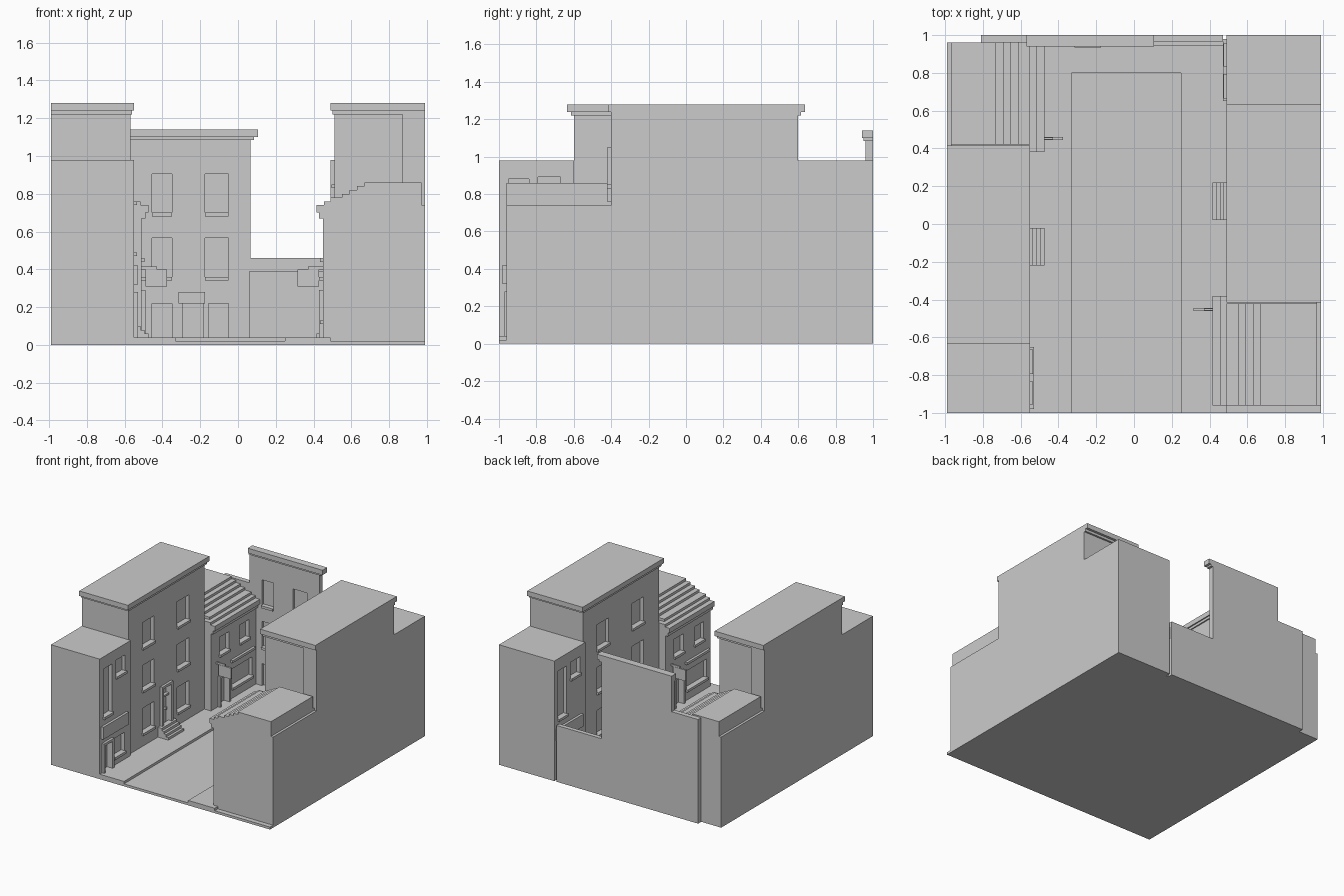
import bpy, bmesh

if "Cube" in bpy.data.objects:
    bpy.data.objects.remove(bpy.data.objects["Cube"])


def place(x, y, side):
    # right row is the left row turned half round about x = -0.03 (outer walls reach the edge)
    if side == "left":
        return x, y
    return (-x if x < -0.8 else -0.06 - x), -y


def add_box(bm, x0, x1, y0, y1, z0, z1, side="left"):
    (xa, ya), (xb, yb) = place(x0, y0, side), place(x1, y1, side)
    xs, ys = sorted((xa, xb)), sorted((ya, yb))
    verts = bmesh.ops.create_cube(bm, size=1)["verts"]
    for v in verts:
        v.co = (xs[v.co.x > 0], ys[v.co.y > 0], (z0, z1)[v.co.z > 0])


def build(name, boxes, side="left"):
    bm = bmesh.new()
    for b in boxes:
        add_box(bm, *b, side=side)
    bmesh.ops.recalc_face_normals(bm, faces=bm.faces)
    mesh = bpy.data.meshes.new(name)
    bm.to_mesh(mesh)
    bm.free()
    ob = bpy.data.objects.new(name, mesh)
    bpy.context.collection.objects.link(ob)
    return ob


def carve(ob, holes, side="left"):
    cutter = build("cutter", holes, side)
    mod = ob.modifiers.new("openings", "BOOLEAN")
    mod.operation, mod.solver, mod.object = "DIFFERENCE", "EXACT", cutter
    bpy.context.view_layer.update()
    dg = bpy.context.evaluated_depsgraph_get()
    mesh = bpy.data.meshes.new_from_object(ob.evaluated_get(dg))
    ob.modifiers.clear()
    ob.data = mesh
    bpy.data.objects.remove(cutter)


def hole(f, y0, y1, z0, z1, depth=0.03):
    return (f - depth, f + 0.05, y0, y1, z0, z1)


def sill(f, y0, y1, z0):
    return (f - 0.025, f + 0.015, y0 - 0.005, y1 + 0.005, z0 - 0.02, z0)


def surround(f, y0, y1, z0, z1, t=0.02):
    # two jambs and a head
    return [(f - 0.01, f + t, y0 - 0.02, y0, z0, z1),
            (f - 0.01, f + t, y1, y1 + 0.02, z0, z1),
            (f - 0.01, f + t, y0 - 0.02, y1 + 0.02, z1, z1 + 0.02)]


for s in ("left", "right"):
    # corner shop with flat roof
    f = -0.55
    wins = [(-0.95, -0.84, 0.49, 0.88), (-0.79, -0.67, 0.76, 0.89)]
    shop = build(s + "_corner_shop", [(-0.99, f, -1, -0.6, 0, 0.98)], s)
    carve(shop, [hole(f, *w) for w in wins] +
          [hole(f, -0.95, -0.86, 0.04, 0.26), hole(f, -0.82, -0.68, 0.11, 0.26)], s)
    build(s + "_corner_shop_sills", [sill(f, *w[:3]) for w in wins] + [sill(f, -0.82, -0.68, 0.11)], s)
    build(s + "_corner_shop_front", [(f - 0.01, f + 0.02, -0.98, -0.65, 0.32, 0.42)]
          + surround(f, -0.95, -0.86, 0.04, 0.26), s)

    # tall terrace house with cornice
    f = -0.57
    cols = [(-0.42, -0.27), (0.03, 0.18)]
    wins = [(a, b, z, z + 0.2) for a, b in cols for z in (0.15, 0.5, 0.85)]
    house = build(s + "_tall_house", [(-0.99, f, -0.6, 0.38, 0, 1.24)], s)
    carve(house, [hole(f, *w) for w in wins] + [hole(f, -0.17, -0.07, 0.1, 0.42)], s)
    build(s + "_tall_house_rear", [(-0.99, -0.87, 0.37, 0.4, 0, 1.25)], s)
    build(s + "_tall_house_cornice", [(-0.99, -0.56, -0.615, 0.4, 1.22, 1.24),
                                      (-0.99, -0.55, -0.635, 0.415, 1.24, 1.28)], s)
    build(s + "_tall_house_sills", [sill(f, *w[:3]) for w in wins], s)
    build(s + "_tall_house_door_frame", surround(f, -0.17, -0.07, 0.1, 0.42)
          + [(f - 0.03, f - 0.005, -0.17, -0.07, 0.33, 0.345)], s)
    build(s + "_door_knob", [(f - 0.03, f - 0.015, -0.095, -0.08, 0.21, 0.23)], s)
    build(s + "_entrance_steps", [(f - 0.01, -0.475 - 0.02 * i, -0.22, -0.02, 0.03 + 0.02 * i, 0.06 + 0.02 * i)
                                  for i in range(4)], s)

    # low shop with stepped roof
    f = -0.51
    wins = [(0.49, 0.61, 0.46, 0.6), (0.75, 0.87, 0.46, 0.6)]
    low = build(s + "_low_shop", [(-0.99, f, 0.38, 0.96, 0, 0.74)], s)
    carve(low, [hole(f, *w) for w in wins] +
          [hole(f, 0.49, 0.59, 0.04, 0.27), hole(f, 0.65, 0.91, 0.13, 0.28)], s)
    build(s + "_low_shop_sills", [sill(f, *w[:3]) for w in wins] + [sill(f, 0.65, 0.91, 0.13)], s)
    build(s + "_low_shop_trim", surround(f, 0.49, 0.59, 0.04, 0.27)
          + [(f - 0.01, f + 0.02, 0.63, 0.93, 0.34, 0.36)], s)
    build(s + "_stepped_roof", [(-0.97, x, 0.42 if i else 0.38, 0.96, 0.73, 0.76 + 0.02 * i)
                                for i, x in enumerate((-0.515, -0.55, -0.61, -0.65, -0.69, -0.73))], s)
    build(s + "_eaves", [(-0.55, -0.49, 0.38, 0.96, 0.67, 0.7),
                         (-0.55, -0.475, 0.38, 0.96, 0.7, 0.74)], s)
    build(s + "_hanging_sign", [(-0.49, -0.375, 0.445, 0.46, 0.31, 0.4),
                                (f - 0.01, -0.43, 0.447, 0.458, 0.4, 0.415)], s)

# ground, pavement around the sunken road
build("ground_slab", [(-0.99, 0.99, -1, 0.96, 0, 0.02)])
build("pavement", [(-0.6, -0.33, -1, 0.96, 0.01, 0.04), (0.25, 0.49, -1, 0.96, 0.01, 0.04),
                   (-0.33, 0.25, 0.8, 0.96, 0.01, 0.04)])

# thin house front closing the end of the street
cols = [(-0.455, -0.35), (-0.175, -0.05)]
ends = [(a, b, z, z + 0.205) for a, b in cols for z in (0.36, 0.7)]
ground_open = [(-0.455, -0.35, 0.04, 0.22), (-0.295, -0.185, 0.04, 0.22), (-0.155, -0.05, 0.04, 0.22)]
front = build("end_house_front", [(-0.57, 0.065, 0.96, 1, 0, 1.12)])
carve(front, [(a, b, 0.9, 0.98, c, d) for a, b, c, d in ends + ground_open])
build("end_house_sills", [(a, b, 0.945, 0.975, c - 0.02, c) for a, b, c, d in ends])
build("end_house_canopy", [(-0.315, -0.175, 0.935, 0.97, 0.22, 0.28)])
build("end_house_cornice", [(-0.57, 0.085, 0.95, 1, 1.085, 1.105), (-0.57, 0.105, 0.94, 1, 1.1, 1.14)])
build("end_house_side_wall", [(-0.81, -0.56, 0.96, 1, 0, 0.85)])

# low yard wall with a ledge
build("yard_wall", [(0.06, 0.47, 0.965, 1, 0, 0.46), (0.06, 0.47, 0.945, 0.97, 0, 0.39)])
